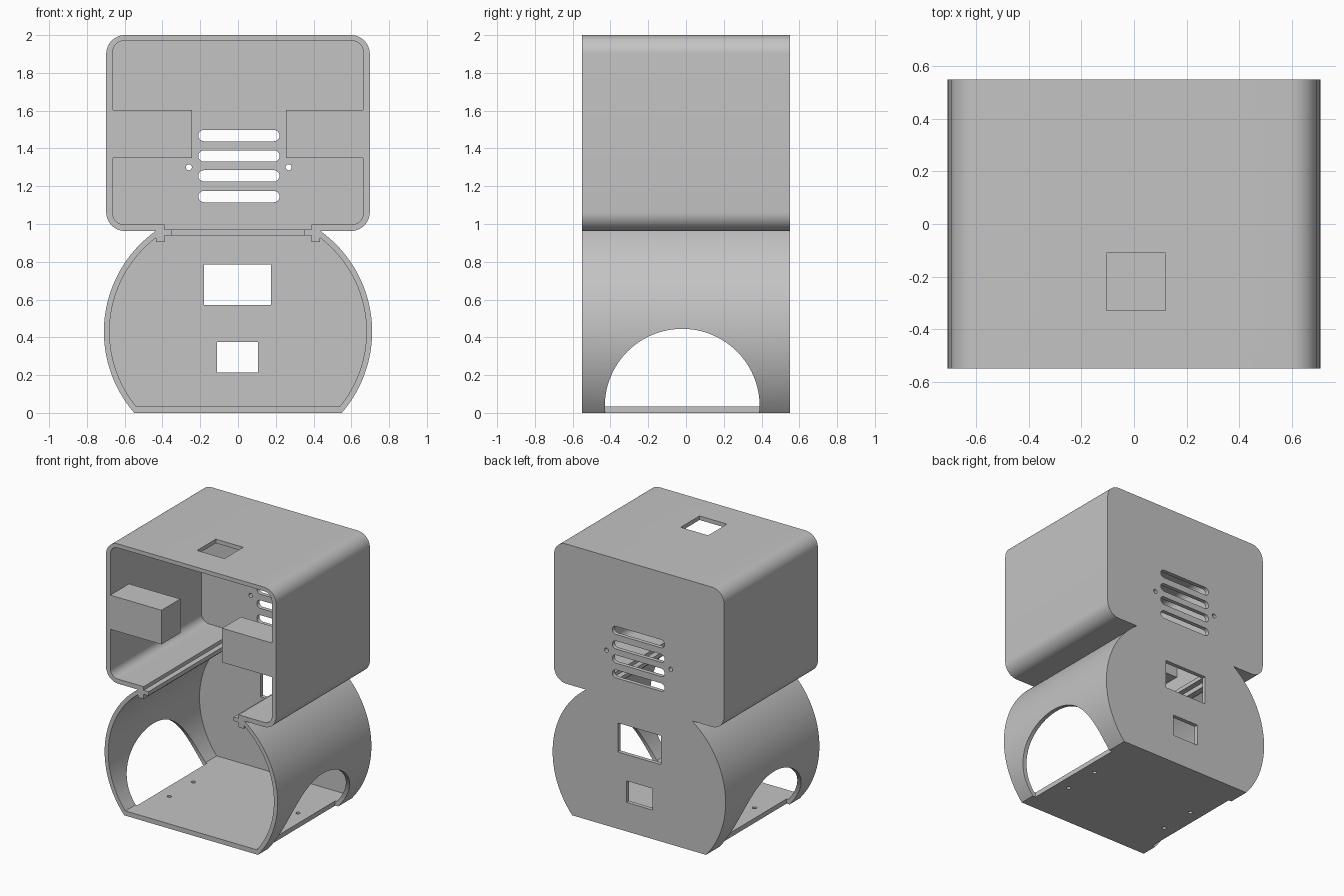
import bpy, bmesh
from math import sin, cos, asin, pi

cube = bpy.data.objects.get("Cube")
if cube:
    bpy.data.objects.remove(cube, do_unlink=True)

FRONT, BACK, WALL = -0.55, 0.55, 0.52   # depth limits and inner face of the back wall

grey = bpy.data.materials.new("plain grey")
grey.use_nodes = True
grey.diffuse_color = (0.55, 0.55, 0.55, 1)
grey.node_tree.nodes["Principled BSDF"].inputs["Base Color"].default_value = grey.diffuse_color


def prism(name, outline, a, b, axis="y"):
    """Extrude a 2D outline from a to b along an axis."""
    place = {"x": lambda p, t: (t, p[0], p[1]),
             "y": lambda p, t: (p[0], t, p[1]),
             "z": lambda p, t: (p[0], p[1], t)}[axis]
    bm = bmesh.new()
    near, far = [[bm.verts.new(place(p, t)) for p in outline] for t in (a, b)]
    bm.faces.new(near)
    bm.faces.new(far)
    for i in range(len(outline)):
        bm.faces.new((near[i - 1], near[i], far[i], far[i - 1]))
    bmesh.ops.recalc_face_normals(bm, faces=bm.faces)
    mesh = bpy.data.meshes.new(name)
    bm.to_mesh(mesh)
    bm.free()
    mesh.materials.append(grey)
    obj = bpy.data.objects.new(name, mesh)
    bpy.context.collection.objects.link(obj)
    return obj


def arc(cx, cy, r, start, end, n):
    return [(cx + r * cos(start + (end - start) * i / n),
             cy + r * sin(start + (end - start) * i / n)) for i in range(n + 1)]


def rect(x0, x1, y0, y1):
    return [(x0, y0), (x1, y0), (x1, y1), (x0, y1)]


def mirrored(half):
    return half + [(-x, y) for x, y in reversed(half)]


def side_arc(r, z0, z1):
    """Bulging body side between two heights."""
    cz = 0.43
    return arc(0.055, cz, r, asin((z0 - cz) / r), asin((z1 - cz) / r), 40)


def head_side(x, z0, z1, r):
    """Rounded right half of the head."""
    return arc(x - r, z0 + r, r, -pi / 2, 0, 12) + arc(x - r, z1 - r, r, 0, pi / 2, 12)


# Solid silhouette: bulging body under a rounded head
shell = prism("body_shell", mirrored(side_arc(0.655, 0, 0.963)
                                     + head_side(0.698, 0.963, 2, 0.1)), FRONT, BACK)

# Interior, with the stepped rails either side of the neck opening
rail = [(0.435, 0.905), (0.39, 0.905), (0.39, 0.94), (0.35, 0.94),
        (0.35, 0.97), (0.39, 0.97), (0.39, 0.997)]
interior = side_arc(0.625, 0.035, 0.926) + rail + head_side(0.663, 0.997, 1.97, 0.06)
cutters = [prism("interior_cutter", mirrored(interior), -0.7, WALL)]

# Arched side openings that stop at the floor plate
arch = arc(-0.02, 0.035, 0.41, 0, pi, 48) + [(-0.43, -0.1), (0.39, -0.1)]
for side in (-1, 1):
    cutters.append(prism("arch_cutter", arch, side * 0.525, side * 0.9, "x"))

# Back wall: two ports, four vent slots, two screw holes
back_holes = [rect(-0.18, 0.175, 0.57, 0.785), rect(-0.11, 0.105, 0.215, 0.375)]
for z in (1.145, 1.255, 1.36, 1.468):
    back_holes.append(arc(0.19, z, 0.03, -pi / 2, pi / 2, 10)
                      + arc(-0.18, z, 0.03, pi / 2, 3 * pi / 2, 10))
for x in (-0.26, 0.268):
    back_holes.append(arc(x, 1.3, 0.016, 0, 2 * pi, 16)[:-1])
cutters += [prism("back_cutter", h, 0.45, 0.65) for h in back_holes]

# Square top opening and floor screw holes
cutters.append(prism("top_cutter", rect(-0.105, 0.12, -0.33, -0.11), 1.9, 2.1, "z"))
for x in (-0.43, 0.43):
    for y in (-0.19, 0.09):
        hole = arc(x, y, 0.015, 0, 2 * pi, 16)[:-1]
        cutters.append(prism("floor_cutter", hole, -0.1, 0.1, "z"))

# Cut the shell and drop the cutters
for cutter in cutters:
    mod = shell.modifiers.new(cutter.name, "BOOLEAN")
    mod.operation, mod.solver, mod.object = "DIFFERENCE", "EXACT", cutter
bpy.context.view_layer.update()
cut = bpy.data.meshes.new_from_object(
    shell.evaluated_get(bpy.context.evaluated_depsgraph_get()))
shell.modifiers.clear()
shell.data = cut
for cutter in cutters:
    bpy.data.objects.remove(cutter, do_unlink=True)
cut.materials.clear()
cut.materials.append(grey)
for face in cut.polygons:
    face.material_index = 0

# Blocks on the inner head walls, and the ledge at the back of the neck
prism("left_block", rect(0.255, 0.663, 1.35, 1.603), FRONT, -0.33)
prism("right_block", rect(-0.663, -0.243, 1.35, 1.603), FRONT, -0.33)
prism("neck_ledge", rect(-0.35, 0.35, 0.94, 0.97), 0.49, WALL)

# Smooth curves, sharp edges
bpy.ops.object.select_all(action="DESELECT")
shell.select_set(True)
bpy.context.view_layer.objects.active = shell
bpy.ops.object.shade_smooth_by_angle()
